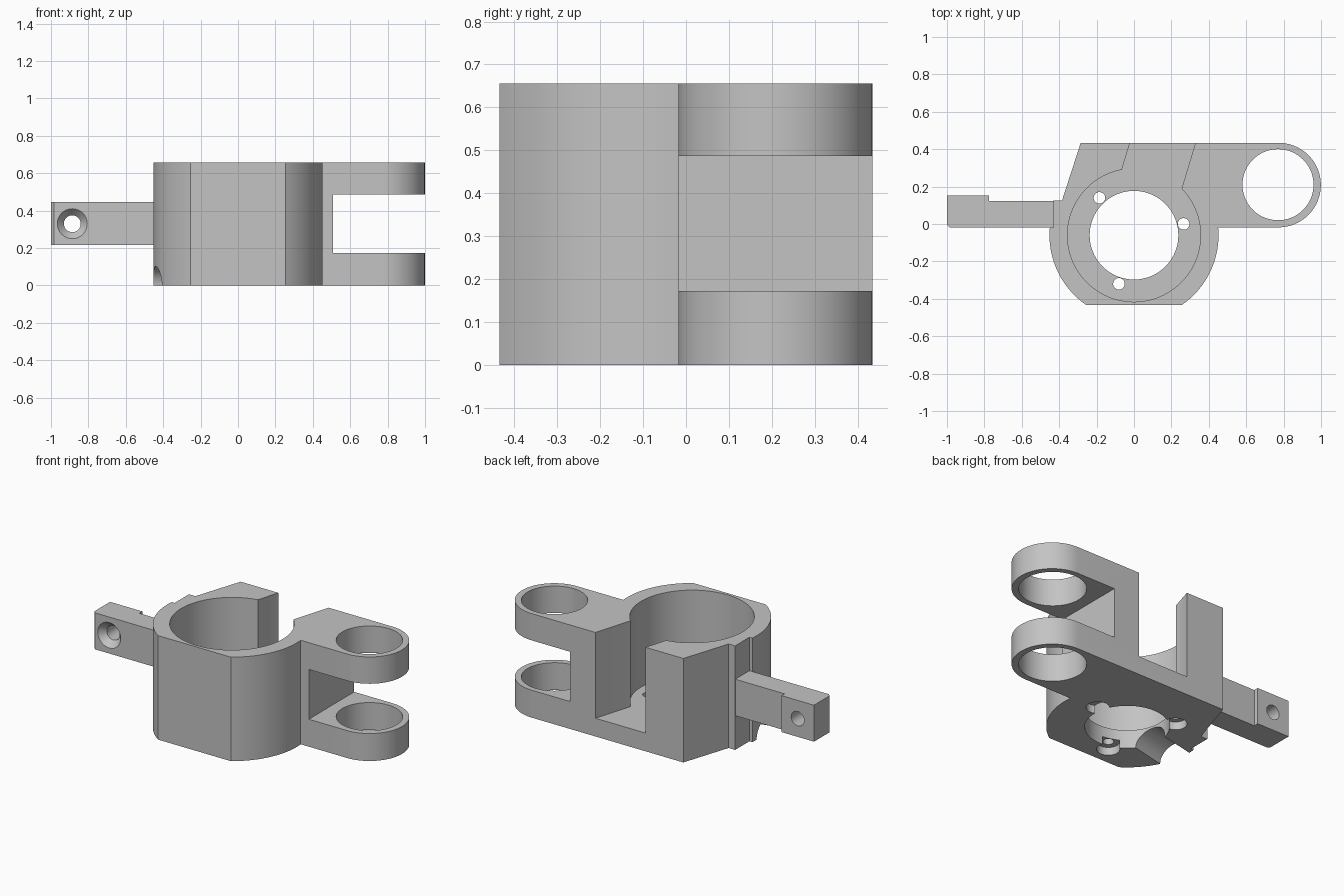
import bpy, bmesh
from math import cos, sin, radians, sqrt, asin, degrees
from mathutils import Vector, Matrix

if "Cube" in bpy.data.objects:
    bpy.data.objects.remove(bpy.data.objects["Cube"], do_unlink=True)

H = 0.656            # body height
FLOOR = 0.115        # bottom of the bore
BACK = 0.434
LOW = -0.018         # front edge of lugs and arm
C = (0.0, -0.06)     # bore centre
R = 0.452            # body radius
LUG = (0.773, 0.208)

grey = bpy.data.materials.new("plain_grey")
grey.use_nodes = True
grey.diffuse_color = (0.55, 0.55, 0.55, 1)
grey.node_tree.nodes["Principled BSDF"].inputs["Base Color"].default_value = grey.diffuse_color


def finish(name, bm):
    bmesh.ops.recalc_face_normals(bm, faces=bm.faces)
    mesh = bpy.data.meshes.new(name)
    bm.to_mesh(mesh)
    bm.free()
    mesh.materials.append(grey)
    ob = bpy.data.objects.new(name, mesh)
    bpy.context.collection.objects.link(ob)
    return ob


def prism(name, points, z0, z1):
    bm = bmesh.new()
    face = bm.faces.new([bm.verts.new((x, y, z0)) for x, y in points])
    out = bmesh.ops.extrude_face_region(bm, geom=[face])
    verts = [g for g in out["geom"] if isinstance(g, bmesh.types.BMVert)]
    bmesh.ops.translate(bm, verts=verts, vec=(0, 0, z1 - z0))
    return finish(name, bm)


def rod(name, start, end, r0, r1=None, segments=64):
    start, end = Vector(start), Vector(end)
    axis = end - start
    turn = axis.to_track_quat("Z", "Y").to_matrix().to_4x4()
    bm = bmesh.new()
    bmesh.ops.create_cone(bm, cap_ends=True, segments=segments, radius1=r0,
                          radius2=r0 if r1 is None else r1, depth=axis.length,
                          matrix=Matrix.Translation((start + end) / 2) @ turn)
    return finish(name, bm)


def arc(centre, r, a0, a1, n):
    angles = [radians(a0 + (a1 - a0) * i / n) for i in range(n + 1)]
    return [(centre[0] + r * cos(a), centre[1] + r * sin(a)) for a in angles]


def combine(target, tool, operation="DIFFERENCE"):
    mod = target.modifiers.new(operation.lower(), "BOOLEAN")
    mod.operation, mod.solver, mod.object = operation, "EXACT", tool
    bpy.context.view_layer.objects.active = target
    bpy.ops.object.modifier_apply(modifier=mod.name)
    bpy.data.objects.remove(tool, do_unlink=True)


# Body: round housing with a flat front, a straight back and a rounded lug
flat = degrees(asin((BACK + C[1]) / R))
side = degrees(asin((LOW - C[1]) / R))
outline = arc(C, R, -flat, side, 24)
outline += arc(LUG, BACK / 2 - LOW / 2, -90, 90, 40)
outline += [(-0.285, BACK), (-0.385, 0.125), (-0.43, 0.125), (-0.43, LOW)]
outline += arc(C, R, 180 - side, 180 + flat, 24)
body = prism("housing", outline, 0, H)

# Side arm with a thicker end pad
arm = prism("arm", [(-0.40, LOW), (-0.985, LOW), (-1, LOW + 0.015), (-1, 0.153),
                    (-0.775, 0.153), (-0.775, 0.123), (-0.40, 0.123)], 0.215, 0.445)
combine(body, arm, "UNION")

# Bore, back slot and through hole
combine(body, rod("bore", (*C, FLOOR), (*C, 1), 0.356, segments=96))
slot = [(-0.02 + 0.03, 0.54), (-0.065, 0.29), (-0.04, 0.1), (0.22, 0.1), (0.255, 0.19), (0.36, 0.54)]
combine(body, prism("slot", slot, FLOOR, 1))
combine(body, rod("through_hole", (*C, -0.1), (*C, 0.3), 0.237, segments=80))

# Screw holes with counterbores below
for angle in (12.8, 132.8, 252.8):
    x, y = arc(C, 0.272, angle, angle, 1)[0]
    combine(body, rod("screw_hole", (x, y, -0.1), (x, y, 0.3), 0.031, segments=32))
    combine(body, rod("counterbore", (x, y, -0.1), (x, y, 0.05), 0.065, segments=32))

# Arched drain channel under the floor
x, y = arc(C, 0.6, 192.8, 192.8, 1)[0]
combine(body, rod("channel", (*C, 0), (x, y, 0), 0.102))

# Fork gap and pin hole in the lugs
combine(body, prism("fork_gap", [(0.507, -0.3), (1.2, -0.3), (1.2, 0.6), (0.507, 0.6)], 0.173, 0.487))
combine(body, rod("pin_hole", (0.77, 0.21, -0.1), (0.77, 0.21, 1), 0.19))

# Countersunk hole in the arm
hx, hz = -0.886, 0.33
combine(body, rod("arm_hole", (hx, -0.2, hz), (hx, 0.3, hz), 0.045, segments=40))
combine(body, rod("countersink", (hx, LOW - 0.01, hz), (hx, LOW + 0.04, hz), 0.089, 0.045, 40))

# Shading
body.select_set(True)
bpy.context.view_layer.objects.active = body
bpy.ops.object.shade_smooth_by_angle(angle=radians(25))
